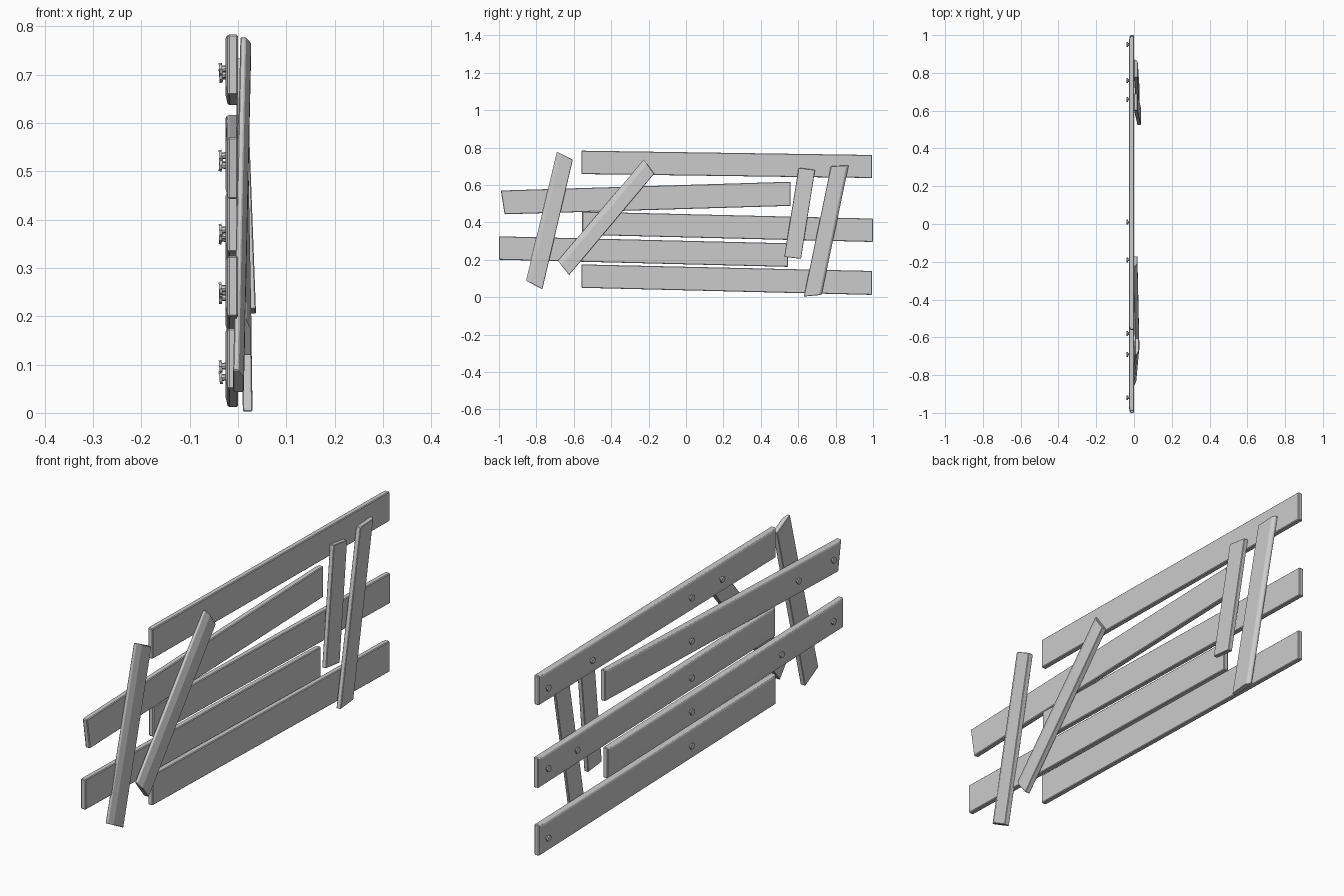
import bpy
import bmesh
import math
import random
from mathutils import Matrix, Vector

random.seed(4)
if "Cube" in bpy.data.objects:
    bpy.data.objects.remove(bpy.data.objects["Cube"], do_unlink=True)

grey = bpy.data.materials.new("weathered grey")
grey.use_nodes = True
grey.diffuse_color = (0.6, 0.6, 0.6, 1)
grey.node_tree.nodes["Principled BSDF"].inputs["Base Color"].default_value = grey.diffuse_color


def finish(bm, name, bevel=0):
    bmesh.ops.recalc_face_normals(bm, faces=bm.faces)
    mesh = bpy.data.meshes.new(name)
    bm.to_mesh(mesh)
    bm.free()
    mesh.materials.append(grey)
    obj = bpy.data.objects.new(name, mesh)
    bpy.context.collection.objects.link(obj)
    if bevel:
        mod = obj.modifiers.new("worn edges", "BEVEL")
        mod.width = bevel
        mod.limit_method = "ANGLE"
        mod.angle_limit = math.radians(35)
    return obj


def prism(name, rings, bevel):
    """Skin a stack of four-cornered rings and cap both ends."""
    bm = bmesh.new()
    loops = [[bm.verts.new(p) for p in ring] for ring in rings]
    for a, b in zip(loops, loops[1:]):
        for i in range(4):
            j = (i + 1) % 4
            bm.faces.new((a[i], a[j], b[j], b[i]))
    bm.faces.new(loops[0])
    bm.faces.new(loops[-1])
    return finish(bm, name, bevel)


def rail(name, y0, top0, bottom0, y1, top1, bottom1, skew=0):
    """Long horizontal board with a shallow worn margin on its rear face."""
    def ring(x, end, low):
        return [(x, y0 + end, top0 - low / 4), (x, y1 - end, top1 - low / 4),
                (x, y1 - end, bottom1 + low), (x, y0 + end + skew, bottom0 + low)]
    prism(name, [ring(0, 0, 0), ring(-0.021, 0, 0), ring(-0.026, 0.025, 0.022)], 0.003)


def brace(name, corners, x_top, x_bottom, thick, slant_left=0, slant_right=0):
    """Leaning board; corners run top left, top right, bottom right, bottom left."""
    tl, tr, br, bl = [Vector((0, *c)) for c in corners]
    across = (tr - tl).normalized()
    xs = (x_top, x_top, x_bottom, x_bottom)
    back = [p + Vector((x, 0, 0)) for p, x in zip((tl, tr, br, bl), xs)]
    shifts = (slant_left, -slant_right, -slant_right, slant_left)
    mid = [p + Vector((thick * 0.5, 0, 0)) for p in back]
    front = [p + Vector((thick, 0, 0)) + across * s for p, s in zip(back, shifts)]
    prism(name, [back, mid, front], 0.002)


def nail(name, y, z):
    """Short shaft with a flat head, knocked slightly askew."""
    bm = bmesh.new()
    turn = Matrix.Rotation(math.radians(90), 4, "Y")
    for radius, depth, x in ((0.007, 0.018, -0.026), (0.013, 0.006, -0.036)):
        bmesh.ops.create_cone(bm, cap_ends=True, segments=8, radius1=radius,
                              radius2=radius, depth=depth,
                              matrix=Matrix.Translation((x, 0, 0)) @ turn)
    lean = Matrix.Rotation(random.uniform(-0.15, 0.15), 4, "Y")
    bm.transform(Matrix.Translation((0, y, z)) @ lean)
    finish(bm, name)


# Rails: left end y, top, bottom; right end y, top, bottom; skew; nail positions
rails = [
    ("top_rail", (-0.56, 0.783, 0.658, 0.995, 0.76, 0.637), (0.95, 0.66, 0.01, -0.19)),
    ("upper_rail", (-0.99, 0.57, 0.443, 0.56, 0.617, 0.488, 0.02), (0.01, -0.69, -0.92)),
    ("middle_rail", (-0.555, 0.457, 0.333, 1.0, 0.42, 0.295), (0.95, 0.76, 0.01)),
    ("lower_rail", (-1.0, 0.325, 0.2, 0.545, 0.288, 0.162), (0.01, -0.58, -0.92)),
    ("bottom_rail", (-0.56, 0.175, 0.05, 0.995, 0.14, 0.012), (0.95, 0.01)),
]
for name, ends, nails in rails:
    rail(name, *ends)
    y0, top0, low0, y1, top1, low1 = ends[:6]
    for n, y in enumerate(nails):
        t = (y - y0) / (y1 - y0)
        z = (top0 + low0) / 2 * (1 - t) + (top1 + low1) / 2 * t
        nail(f"{name}_nail_{n + 1}", y, z)

# Leaning braces across the rails
brace("end_brace", ((-0.69, 0.778), (-0.605, 0.735), (-0.768, 0.042), (-0.855, 0.088)),
      0.005, -0.01, 0.022, slant_left=0.025)
brace("diagonal_brace", ((-0.225, 0.735), (-0.17, 0.66), (-0.625, 0.118), (-0.685, 0.195)),
      -0.004, 0.006, 0.022, slant_left=0.03)
brace("short_brace", ((0.602, 0.692), (0.69, 0.68), (0.615, 0.205), (0.525, 0.215)),
      0.0, 0.018, 0.019)
brace("tall_brace", ((0.775, 0.7), (0.87, 0.705), (0.725, 0.012), (0.63, 0.003)),
      0.0, 0.01, 0.02, slant_right=0.012)
